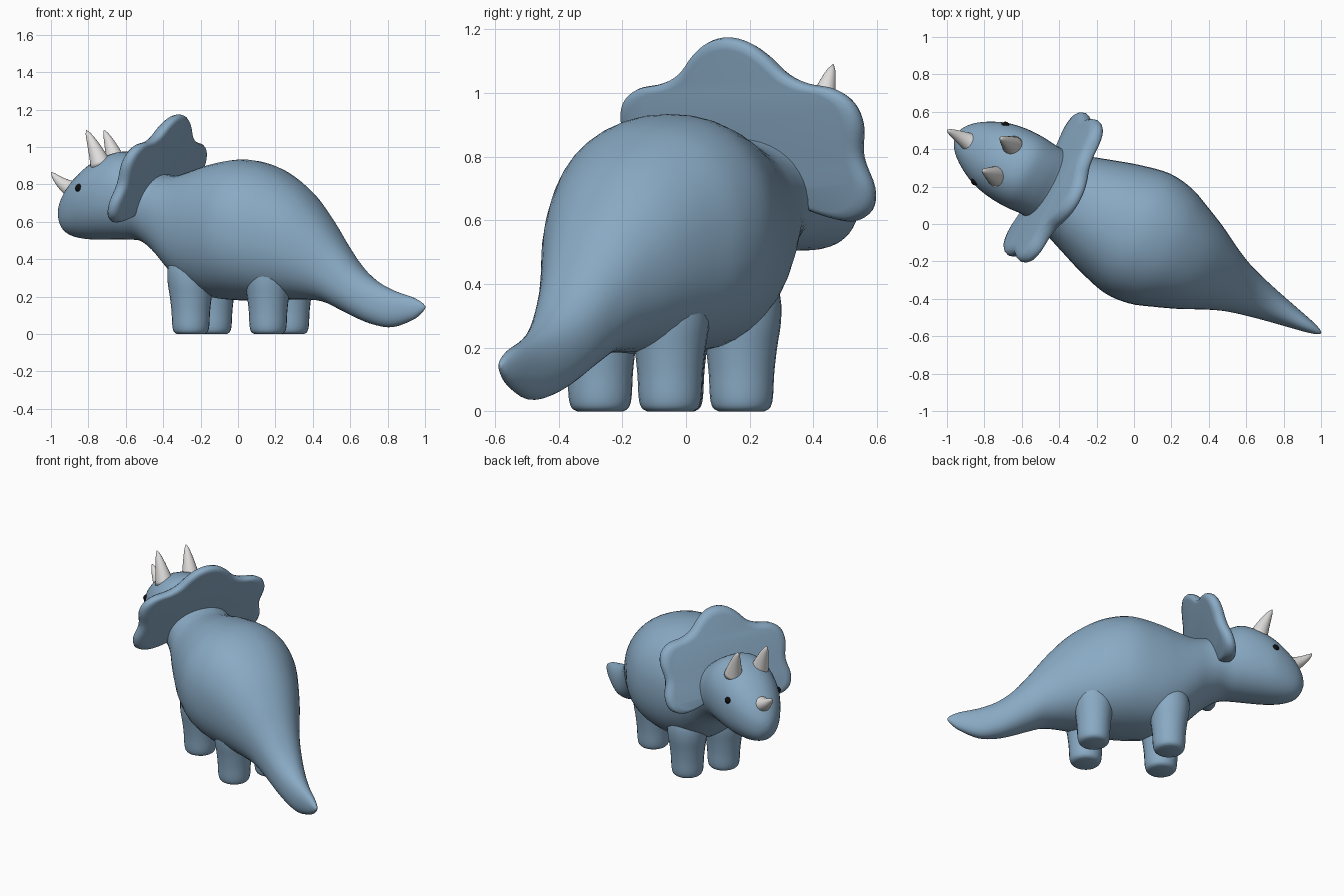
import bpy, bmesh, math
from mathutils import Matrix, Vector

if "Cube" in bpy.data.objects:
    bpy.data.objects.remove(bpy.data.objects["Cube"])

# Everything is modelled along local x (nose at -x), then turned to its diagonal stance
STANCE = Matrix.Translation((-0.017, -0.031, 0)) @ Matrix.Rotation(math.radians(-28.5), 4, 'Z')


def material(name, rgb):
    m = bpy.data.materials.new(name)
    m.diffuse_color = (*rgb, 1)
    m.use_nodes = True
    m.node_tree.nodes["Principled BSDF"].inputs["Base Color"].default_value = m.diffuse_color
    return m


BLUE = material("dusty blue", (0.25, 0.40, 0.55))
IVORY = material("pale ivory", (0.75, 0.74, 0.73))
BLACK = material("black", (0.004, 0.004, 0.004))


def finish(bm, name, mat):
    bmesh.ops.recalc_face_normals(bm, faces=bm.faces)
    bm.transform(STANCE)
    me = bpy.data.meshes.new(name)
    bm.to_mesh(me)
    bm.free()
    me.materials.append(mat)
    me.shade_smooth()
    ob = bpy.data.objects.new(name, me)
    bpy.context.collection.objects.link(ob)
    return ob


def spline(pts, steps, closed=False):
    """Catmull-Rom interpolation of tuples."""
    n, out = len(pts), []
    pick = (lambda i: pts[i % n]) if closed else (lambda i: pts[max(0, min(n - 1, i))])
    for i in range(n if closed else n - 1):
        p = [Vector(pick(i + k)) for k in (-1, 0, 1, 2)]
        for j in range(steps):
            t = j / steps
            out.append(0.5 * (2 * p[1] + (p[2] - p[0]) * t
                              + (2 * p[0] - 5 * p[1] + 4 * p[2] - p[3]) * t * t
                              + (3 * p[1] - p[0] - 3 * p[2] + p[3]) * t ** 3))
    if not closed:
        out.append(Vector(pts[-1]))
    return out


def loft(rings, name, mat):
    """Skin a list of equal-length rings and close both ends."""
    bm = bmesh.new()
    loops = [[bm.verts.new(p) for p in r] for r in rings]
    n = len(loops[0])
    for a, b in zip(loops, loops[1:]):
        for i in range(n):
            bm.faces.new((a[i], a[(i + 1) % n], b[(i + 1) % n], b[i]))
    bm.faces.new(loops[0])
    bm.faces.new(loops[-1])
    return finish(bm, name, mat)


def signed_pow(v, e):
    return math.copysign(abs(v) ** e, v)


# Body, head and tail: (position, top, bottom, half width)
STATIONS = [
    (-1.062, 0.66, 0.625, 0.012), (-1.053, 0.695, 0.595, 0.042), (-1.03, 0.74, 0.555, 0.078),
    (-0.99, 0.795, 0.528, 0.115), (-0.93, 0.855, 0.512, 0.153), (-0.85, 0.915, 0.505, 0.188),
    (-0.75, 0.96, 0.505, 0.208), (-0.65, 0.975, 0.505, 0.212), (-0.55, 0.93, 0.495, 0.205),
    (-0.45, 0.865, 0.43, 0.215), (-0.35, 0.848, 0.33, 0.25), (-0.25, 0.872, 0.245, 0.285),
    (-0.12, 0.91, 0.195, 0.328), (0.04, 0.934, 0.18, 0.364), (0.18, 0.913, 0.178, 0.35),
    (0.30, 0.862, 0.182, 0.305), (0.43, 0.768, 0.185, 0.248), (0.55, 0.635, 0.172, 0.186),
    (0.65, 0.50, 0.13, 0.142), (0.75, 0.375, 0.085, 0.112), (0.85, 0.29, 0.05, 0.087),
    (0.96, 0.235, 0.037, 0.062), (1.08, 0.197, 0.075, 0.035), (1.135, 0.17, 0.112, 0.018),
    (1.157, 0.15, 0.138, 0.005)]


def body_ring(st, n=40):
    s, top, bot, w = st
    mid, h = (top + bot) / 2, (top - bot) / 2
    return [(s, w * signed_pow(math.cos(a), 0.92), mid + h * signed_pow(math.sin(a), 0.92))
            for a in (2 * math.pi * i / n for i in range(n))]


loft([body_ring(st) for st in spline(STATIONS, 4)], "body_head_and_tail", BLUE)

# Legs: stubby turned posts whose tops merge into the body
LEG = [(0.072, 0.0), (0.09, 0.012), (0.099, 0.045), (0.103, 0.12), (0.112, 0.2),
       (0.124, 0.28), (0.122, 0.36), (0.09, 0.44), (0.03, 0.49)]
for end, s in (("front", -0.2), ("rear", 0.27)):
    for side, t in (("left", -0.125), ("right", 0.125)):
        rings = [[(s + r * math.cos(a), t + r * math.sin(a), max(z, 0))
                  for a in (2 * math.pi * i / 24 for i in range(24))] for r, z in spline(LEG, 3)]
        loft(rings, f"{end}_{side}_leg", BLUE)

# Frill: scalloped plate, leaning back, with a rounded rim
HALF = [(0.07, 1.16), (0.13, 1.12), (0.19, 1.062), (0.26, 1.03), (0.35, 1.013), (0.41, 0.97),
        (0.43, 0.9), (0.412, 0.8), (0.433, 0.7), (0.41, 0.63), (0.34, 0.597), (0.25, 0.61), (0.13, 0.65)]
outline = spline([(0, 1.175)] + HALF + [(0, 0.66)] + [(-t, z) for t, z in reversed(HALF)], 4, True)
rings = []
for inset, off in ((0.12, -0.038), (0.05, -0.034), (0.015, -0.02), (0, 0), (0.015, 0.02), (0.05, 0.034), (0.12, 0.038)):
    ring = []
    for t, z in outline:
        t, z = t * (1 - inset), 0.84 + (z - 0.84) * (1 - inset)
        ring.append((-0.49 + 0.35 * (z - 0.75) + off, t, z))
    rings.append(ring)
frill = loft(rings, "neck_frill", BLUE)


# Horns: tapered, slightly curved cones
def horn(name, base, bend, tip, radius):
    base, bend, tip = Vector(base), Vector(bend), Vector(tip)
    rings, steps = [], 10
    for j in range(steps + 1):
        k = j / steps
        c = base * (1 - k) ** 2 + bend * 2 * k * (1 - k) + tip * k * k
        d = ((bend - base) * (1 - k) + (tip - bend) * k).normalized()
        side = d.cross(Vector((0, 1, 0))).normalized()
        up = d.cross(side)
        r = radius * ((1 - k) * 0.8 + 0.2 * math.sqrt(max(0, 1 - k ** 4))) + 0.002
        rings.append([c + r * (side * math.cos(a) + up * math.sin(a))
                      for a in (2 * math.pi * i / 20 for i in range(20))])
    loft(rings, name, IVORY)


horn("nose_horn", (-0.965, 0, 0.765), (-1.05, 0, 0.79), (-1.118, 0, 0.866), 0.052)
for side, m in (("left", -1), ("right", 1)):
    horn(f"{side}_brow_horn", (-0.765, 0.09 * m, 0.90), (-0.80, 0.095 * m, 1.0),
         (-0.85, 0.1 * m, 1.09), 0.056)
    # Eyes: small black beads set into the head
    bm = bmesh.new()
    bmesh.ops.create_uvsphere(bm, u_segments=16, v_segments=10, radius=0.022)
    bm.transform(Matrix.Translation((-0.855, 0.169 * m, 0.78)))
    finish(bm, f"{side}_eye", BLACK)
